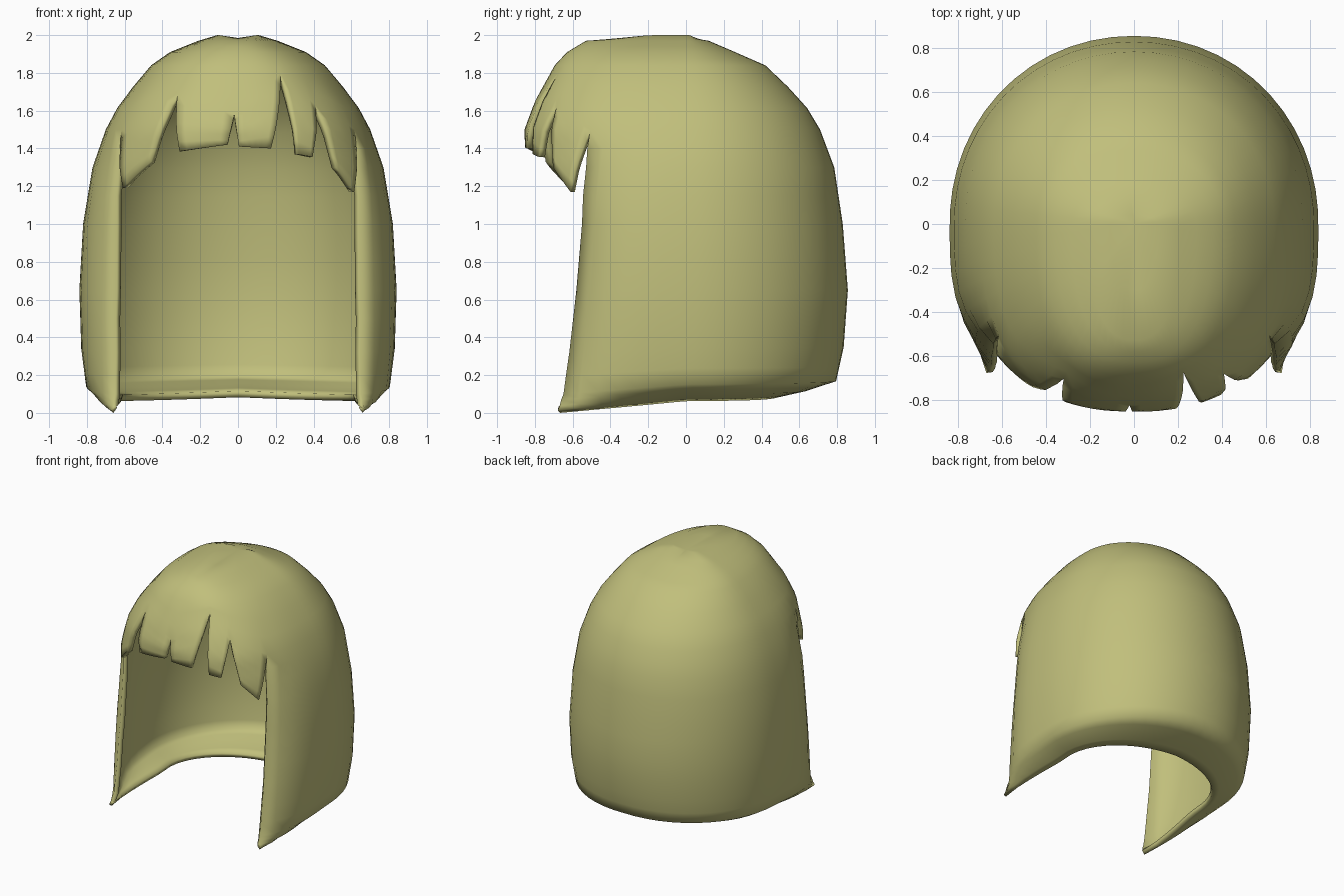
import bpy, bmesh
from math import atan2, sin, cos, pi

if "Cube" in bpy.data.objects:
    bpy.data.objects.remove(bpy.data.objects["Cube"])

# height, half width, depth to back, front depth of fringe, front depth of curtain
PROFILE = [(2.0, .11, .04, .30, .30), (1.97, .21, .12, .53, .53),
           (1.91, .36, .26, .63, .63), (1.84, .46, .42, .695, .695),
           (1.65, .62, .62, .80, .80), (1.5, .70, .71, .855, .855),
           (1.3, .77, .785, .85, .71), (1.0, .82, .83, .80, .665),
           (.65, .84, .857, .8, .69), (.35, .83, .835, .8, .745),
           (.17, .805, .795, .8, .81), (.12, .77, .68, .8, .91),
           (.085, .69, .53, .8, 1.25)]
# front edge of the side hair: height, x, y
EDGE = [(1.5, .62, -.51), (1.0, .64, -.55), (.5, .64, -.59), (0, .66, -.68)]
N_FRINGE = 2.5


def interp(table, z):
    if z >= table[0][0]:
        return table[0][1:]
    for a, b in zip(table, table[1:]):
        if z >= b[0]:
            t = (a[0] - z) / (a[0] - b[0])
            return [p + (q - p) * t for p, q in zip(a[1:], b[1:])]
    return table[-1][1:]


def clamp(v):
    return min(1, max(0, v))


def surface(phi, z, curtain=False):
    """Point on the hair surface; phi is 0 at the back and pi at the front."""
    w, b, f, fc = interp(PROFILE, z)
    s, c = sin(phi), cos(phi)
    d = b if c > 0 else (fc if curtain else f)
    n = 2.05 if c > 0 else N_FRINGE
    if c <= 0 and curtain:
        n += .7 * clamp((1.5 - z) / .4)
    r = (abs(s / w) ** n + abs(c / d) ** n) ** (-1 / n)
    y = r * c
    low = clamp((.5 - z) / .4)
    if curtain:  # hem curls under more at the sides and back
        r *= 1 - .1 * clamp((.17 - z) / .085) * clamp((y + .6) / .5)
        z -= .02 * low * abs(s)
    x, y = r * s, r * c
    if z > 1.98:
        z -= .02 * max(0, 1 - abs(x) / .1)
    z -= .07 * max(0, -y) / .68 * low
    return (x, y, z)


def front_angle(x, z):
    w, b, f, fc = interp(PROFILE, z)
    y = -f * max(0, 1 - abs(x / w) ** N_FRINGE) ** (1 / N_FRINGE)
    return atan2(x, y) % (2 * pi)


def edge_angle(z):
    return atan2(*interp(EDGE, z))


bm = bmesh.new()


def patch(rows, curtain=False):
    grid = [[bm.verts.new(surface(*p, curtain)) for p in row] for row in rows]
    for r0, r1 in zip(grid, grid[1:]):
        for i in range(len(r0) - 1):
            bm.faces.new((r0[i], r0[i + 1], r1[i + 1], r1[i]))
    return grid


# Fringe strands, viewed left to right: gap tops and tip corners as (x, z)
e0 = edge_angle(1.5)
TOP = 1.84
gaps = [(2 * pi - e0, 1.5)] + [(front_angle(x, z), z) for x, z in
        [(-.32, 1.69), (-.02, 1.58), (.225, 1.80), (.41, 1.63)]] + [(e0, 1.5)]
tips = [((-.61, 1.19), (-.46, 1.33)), ((-.31, 1.385), (-.055, 1.42)),
        ((.005, 1.41), (.175, 1.40)), ((.31, 1.37), (.395, 1.355)),
        ((.52, 1.30), (.615, 1.17))]
UP, DOWN, ACROSS = 3, 6, 6


def side_line(gap, tip):
    a, z = gap
    ta = front_angle(*tip)
    pts = [(a, TOP + (z - TOP) * i / UP) for i in range(UP)]
    return pts + [(a + (ta - a) * i / DOWN, z + (tip[1] - z) * i / DOWN)
                  for i in range(DOWN + 1)]


front = []
for g0, g1, (t0, t1) in zip(gaps, gaps[1:], tips):
    left, right = side_line(g0, t0), side_line(g1, t1)
    rows = [[(l[0] + (r[0] - l[0]) * k / ACROSS, l[1] + (r[1] - l[1]) * k / ACROSS)
             for k in range(ACROSS + 1)] for l, r in zip(left, right)]
    front += [p[0] for p in rows[0][:-1]]
    patch(rows)

# Side and back curtain with the curled hem
COLS = 40
zs = [TOP + (1.5 - TOP) * i / UP for i in range(UP + 1)]
zs += [1.4, 1.3, 1.15, 1.0, .82, .65, .5, .35, .25, .17, .145, .12, .10, .085]
side_u = [1 - 2 * i / COLS for i in range(COLS + 1)]
patch([[(edge_angle(z) * u, z) for u in side_u] for z in zs], True)

# Crown
ring = front + [e0 * u for u in side_u]
crown = patch([[(p, z) for p in ring] for z in (2.0, 1.97, 1.94, 1.91, 1.875, TOP)])
tip = bm.verts.new((0, 0, 1.985))
for a, b in zip(crown[0], crown[0][1:]):
    bm.faces.new((tip, a, b))

bmesh.ops.remove_doubles(bm, verts=bm.verts, dist=.0015)
bmesh.ops.recalc_face_normals(bm, faces=bm.faces)
bm.normal_update()
if sum(f.normal.z for f in bm.faces if f.calc_center_median().z > 1.85) < 0:
    bmesh.ops.reverse_faces(bm, faces=bm.faces)

low = min(v.co.z for v in bm.verts)
for v in bm.verts:  # stand exactly on the ground
    v.co.z -= low * clamp((.5 - v.co.z) / .4)

mesh = bpy.data.meshes.new("bob_hair")
bm.to_mesh(mesh)
bm.free()
hair = bpy.data.objects.new("bob_hair", mesh)
bpy.context.collection.objects.link(hair)

# Shell thickness and soft shading all over
mod = hair.modifiers.new("thickness", 'SOLIDIFY')
mod.thickness = .035
mod.offset = -1
bpy.context.view_layer.objects.active = hair
hair.select_set(True)
bpy.ops.object.modifier_apply(modifier=mod.name)
bpy.ops.object.shade_smooth()

mat = bpy.data.materials.new("khaki_hair")
mat.diffuse_color = (.53, .52, .20, 1)
mat.use_nodes = True
mat.node_tree.nodes["Principled BSDF"].inputs["Base Color"].default_value = mat.diffuse_color
hair.data.materials.append(mat)
